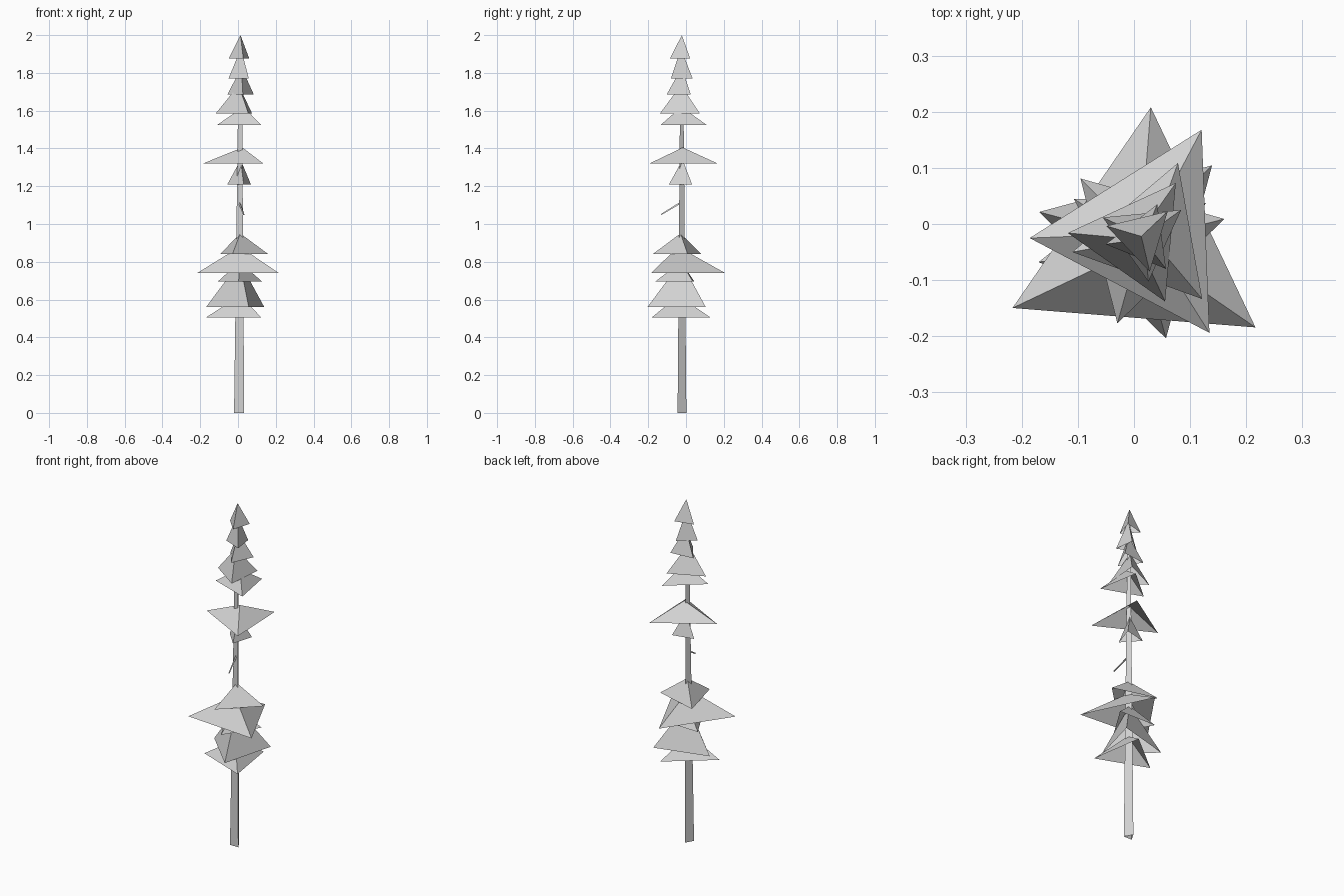
import bpy, math
from mathutils import Vector, Matrix

if "Cube" in bpy.data.objects:
    bpy.data.objects.remove(bpy.data.objects["Cube"])

mat = bpy.data.materials.new("pale_grey")
mat.diffuse_color = (0.65, 0.65, 0.65, 1)
mat.use_nodes = True
mat.node_tree.nodes["Principled BSDF"].inputs["Base Color"].default_value = mat.diffuse_color


def add_mesh(name, verts, faces):
    me = bpy.data.meshes.new(name)
    me.from_pydata([tuple(v) for v in verts], [], faces)
    me.materials.append(mat)
    me.update()
    ob = bpy.data.objects.new(name, me)
    bpy.context.collection.objects.link(ob)
    return ob


def foliage(name, base_z, apex_z, cx, cy, px, py):
    """Open three-sided cone from its centre and one base corner."""
    c = Vector((cx, cy, base_z))
    arm = Vector((px - cx, py - cy, 0))
    corners = [c + Matrix.Rotation(math.radians(120 * i), 3, 'Z') @ arm for i in range(3)]
    add_mesh(name, corners + [Vector((cx, cy, apex_z))],
             [(i, (i + 1) % 3, 3) for i in range(3)])


def prism(name, a, b, ra, rb, turn=90):
    """Tapered three-sided tube between two points."""
    a, b = Vector(a), Vector(b)
    d = (b - a).normalized()
    u = Vector((1, 0, 0))
    u = (u - d * u.dot(d)).normalized()
    v = d.cross(u)
    verts = []
    for p, r in ((a, ra), (b, rb)):
        for i in range(3):
            t = math.radians(turn + 120 * i)
            verts.append(p + (u * math.cos(t) + v * math.sin(t)) * r)
    add_mesh(name, verts, [(i, (i + 1) % 3, 3 + (i + 1) % 3, 3 + i) for i in range(3)])


# Trunk and the bare twig
prism("trunk", (0.006, -0.029, 0), (0.012, -0.025, 1.93), 0.031, 0.009)
prism("bare_twig", (0.009, -0.03, 1.11), (0.031, -0.13, 1.05), 0.006, 0.004)

# Foliage tiers: base z, apex z, centre x y, one corner x y
tiers = [
    (0.505, 0.62, 0.010, -0.040, -0.170, -0.068),
    (0.56, 0.80, 0.009, -0.026, 0.057, -0.204),
    (0.695, 0.80, 0.008, -0.027, 0.128, 0.037),
    (0.74, 0.88, 0.010, -0.042, 0.030, 0.208),
    (0.84, 0.95, 0.012, -0.029, 0.161, 0.009),
    (1.21, 1.34, 0.014, -0.018, 0.030, -0.090),
    (1.32, 1.405, 0.023, -0.017, -0.186, -0.025),
    (1.525, 1.62, 0.030, -0.025, -0.110, -0.050),
    (1.585, 1.735, 0.004, -0.027, -0.118, -0.016),
    (1.685, 1.83, 0.018, -0.022, 0.084, 0.025),
    (1.77, 1.93, 0.016, -0.027, 0.057, -0.080),
    (1.875, 2.0, 0.013, -0.022, 0.028, -0.085),
]
for i, t in enumerate(tiers):
    foliage("foliage_tier_%02d" % (i + 1), *t)
